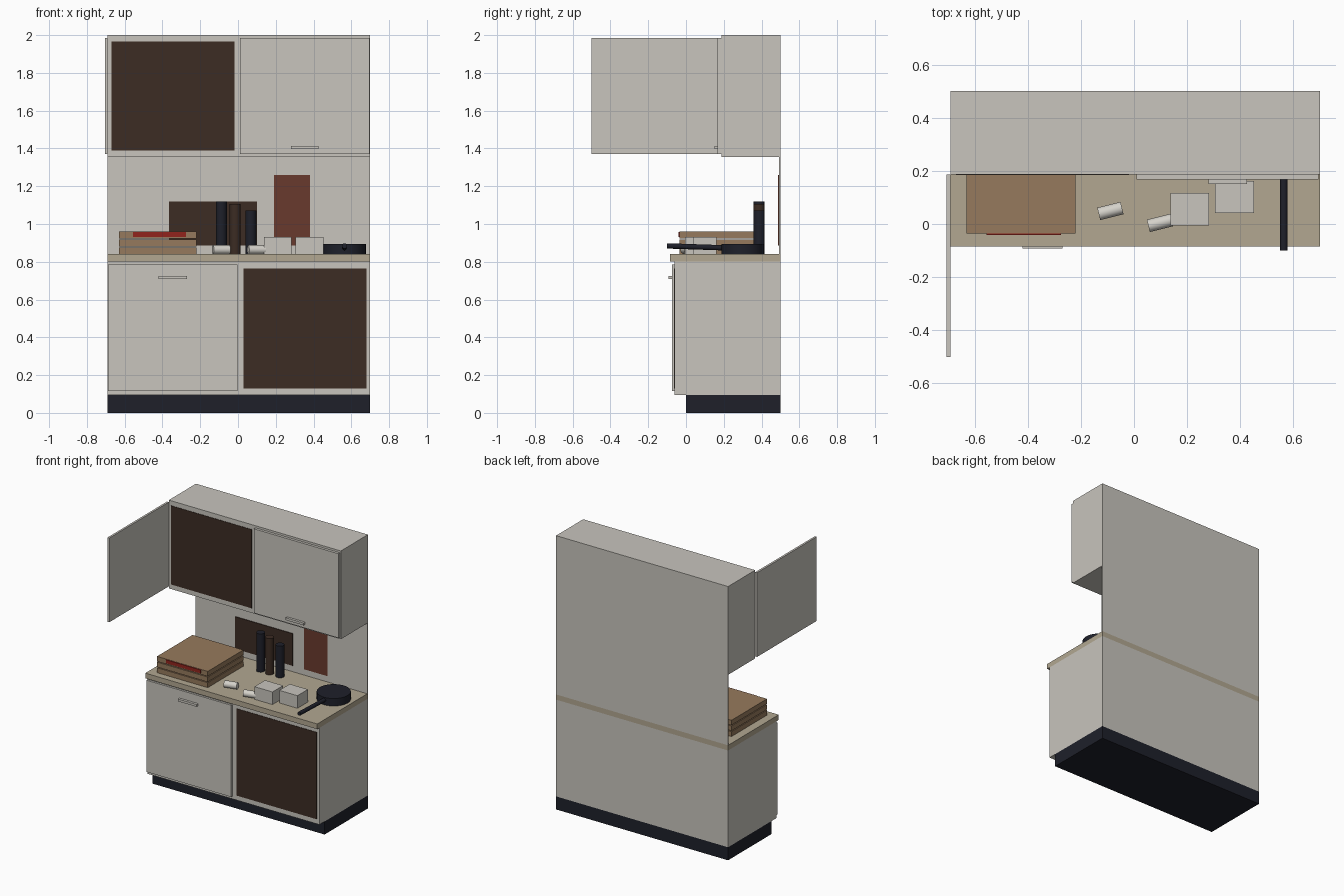
import bpy
from math import radians
from mathutils import Vector

cube = bpy.data.objects.get("Cube")
if cube:
    bpy.data.objects.remove(cube, do_unlink=True)


def material(name, r, g, b):
    m = bpy.data.materials.new(name)
    m.use_nodes = True
    m.diffuse_color = (r, g, b, 1)
    bsdf = next(n for n in m.node_tree.nodes if n.type == 'BSDF_PRINCIPLED')
    bsdf.inputs["Base Color"].default_value = (r, g, b, 1)
    bsdf.inputs["Roughness"].default_value = 0.7
    return m


CREAM = material("warm grey", 0.578, 0.555, 0.509)
WOOD = material("pale wood", 0.445, 0.388, 0.283)
CARD = material("cardboard", 0.305, 0.195, 0.109)
BROWN = material("dark brown", 0.045, 0.025, 0.017)
NAVY = material("dark navy", 0.013, 0.0144, 0.0232)
RUST = material("rust red", 0.141, 0.042, 0.026)
RED = material("label red", 0.283, 0.017, 0.012)
WHITE = material("off white", 0.66, 0.64, 0.59)


def box(name, x, y, z, mat):
    """Box from its (low, high) range on each axis."""
    lo, hi = Vector((x[0], y[0], z[0])), Vector((x[1], y[1], z[1]))
    bpy.ops.mesh.primitive_cube_add(size=1, location=(lo + hi) / 2)
    ob = bpy.context.object
    ob.name = name
    ob.scale = hi - lo
    bpy.ops.object.transform_apply(location=False, rotation=False, scale=True)
    ob.data.materials.append(mat)
    return ob


def rod(name, start, end, radius, mat, sides=24):
    """Cylinder between two points."""
    a, b = Vector(start), Vector(end)
    bpy.ops.mesh.primitive_cylinder_add(vertices=sides, radius=radius,
                                        depth=(b - a).length, location=(a + b) / 2)
    ob = bpy.context.object
    ob.name = name
    ob.rotation_euler = (b - a).to_track_quat('Z', 'Y').to_euler()
    ob.data.materials.append(mat)
    bpy.ops.object.shade_smooth_by_angle(angle=radians(40))
    return ob


WIDE = (-0.69, 0.70)
BACK = 0.5
TOP = 0.84        # worktop surface
UPPER = 0.187     # front of the wall cabinet
LOWER = -0.06     # front of the base cabinet

# Cabinet carcasses
box("plinth", WIDE, (0, BACK), (0, 0.095), NAVY)
box("base_cabinet", WIDE, (LOWER, BACK), (0.095, 0.802), CREAM)
box("worktop", WIDE, (-0.085, BACK), (0.802, TOP), WOOD)
box("back_panel", WIDE, (0.493, BACK), (TOP, 1.355), CREAM)
box("wall_cabinet", WIDE, (UPPER, BACK), (1.355, 2.0), CREAM)

# Dark cabinet openings
box("base_opening", (0.03, 0.68), (LOWER - 0.003, LOWER), (0.13, 0.765), BROWN)
box("wall_opening", (-0.67, -0.018), (UPPER - 0.003, UPPER), (1.39, 1.965), BROWN)

# Doors and handles
box("base_door", (-0.688, -0.003), (-0.075, LOWER), (0.115, 0.785), CREAM)
box("base_door_handle", (-0.42, -0.27), (-0.093, -0.075), (0.709, 0.726), CREAM)
box("wall_door", (0.01, 0.695), (0.168, UPPER), (1.37, 1.985), CREAM)
box("wall_door_handle", (0.28, 0.425), (0.15, 0.168), (1.397, 1.414), CREAM)
box("open_wall_door", (-0.705, -0.69), (-0.5, UPPER), (1.37, 1.985), CREAM)

# Panels on the back wall
box("dark_wall_panel", (-0.365, 0.10), (0.488, 0.493), (0.885, 1.12), BROWN)
box("rust_wall_panel", (0.19, 0.38), (0.488, 0.493), (0.885, 1.26), RUST)

# Stack of flat cardboard boxes
for i in range(3):
    z = TOP + 0.0415 * i
    box(f"flat_box_{i + 1}", (-0.63, -0.22), (-0.035, 0.375), (z, z + 0.036), CARD)
box("box_label", (-0.555, -0.275), (-0.041, -0.035), (0.932, 0.957), RED)

# Row of bottles
for name, x, top, mat in (("left", -0.088, 1.12, NAVY),
                          ("middle", -0.015, 1.105, BROWN),
                          ("right", 0.068, 1.072, NAVY)):
    rod(name + "_bottle", (x, 0.387, TOP), (x, 0.387, top), 0.029, mat)

# Cups lying on their sides
for i, (x, y) in enumerate(((-0.089, 0.049), (0.098, 0.004))):
    half = Vector((0.044, 0.011, 0))
    c = Vector((x, y, TOP + 0.024))
    rod(f"cup_{i + 1}", c - half, c + half, 0.024, WHITE)

# Small cartons
box("carton_1", (0.137, 0.283), (-0.006, 0.117), (TOP, 0.932), CREAM)
box("carton_2", (0.305, 0.452), (0.041, 0.162), (TOP, 0.932), CREAM)

# Frying pan
rod("pan", (0.564, 0.3, TOP), (0.564, 0.3, 0.895), 0.113, NAVY, 32)
rod("pan_handle", (0.564, -0.1, 0.884), (0.564, 0.2, 0.874), 0.014, NAVY, 12)
